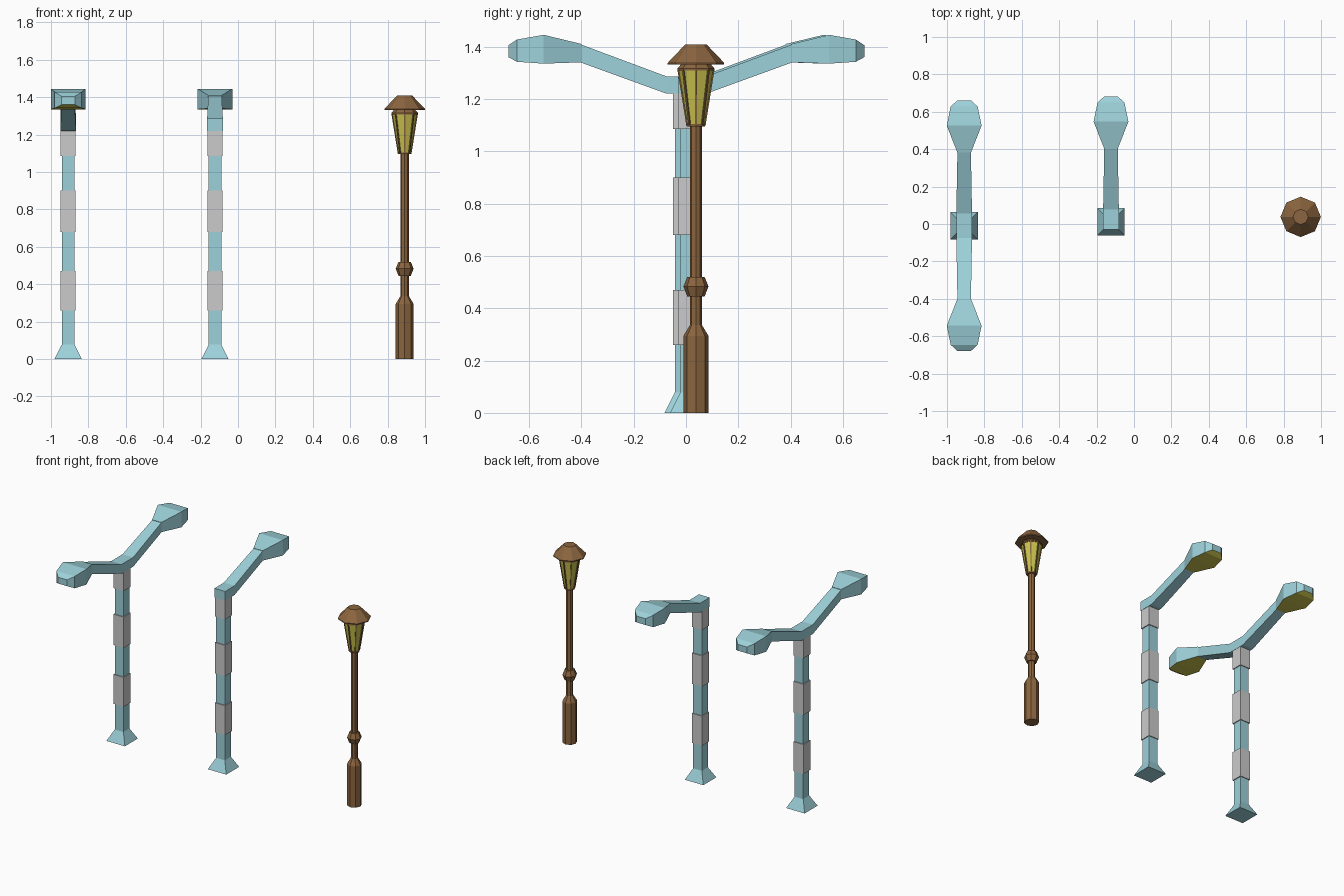
import bpy, bmesh, math
from mathutils import Vector

if "Cube" in bpy.data.objects:
    bpy.data.objects.remove(bpy.data.objects["Cube"])

def mat(name, rgb):
    m = bpy.data.materials.new(name)
    m.diffuse_color = (*rgb, 1)
    m.use_nodes = True
    m.node_tree.nodes["Principled BSDF"].inputs["Base Color"].default_value = m.diffuse_color
    return m

TEAL = mat("teal_paint", (0.34, 0.64, 0.70))
BROWN = mat("brown_metal", (0.26, 0.13, 0.05))
GLOW = mat("yellow_glass", (0.60, 0.56, 0.08))

def loft(name, rings, origin, *mats, pick=None):
    """Skin a list of equal-length rings, cap both ends, flat shaded."""
    bm = bmesh.new()
    vs = [[bm.verts.new(p) for p in r] for r in rings]
    n = len(vs[0])
    for a, b in zip(vs, vs[1:]):
        for i in range(n):
            bm.faces.new((a[i], a[(i + 1) % n], b[(i + 1) % n], b[i]))
    bm.faces.new(vs[0])
    bm.faces.new(vs[-1])
    bmesh.ops.recalc_face_normals(bm, faces=bm.faces)
    if pick:
        for f in bm.faces:
            f.material_index = int(pick(f))
    me = bpy.data.meshes.new(name)
    bm.to_mesh(me)
    bm.free()
    ob = bpy.data.objects.new(name, me)
    for m in mats:
        me.materials.append(m)
    ob.location = origin
    bpy.context.collection.objects.link(ob)
    return ob

def square(z, h):
    return [(-h, -h, z), (h, -h, z), (h, h, z), (-h, h, z)]

def section(y, h, z0, z1):
    return [(-h, y, z0), (h, y, z0), (h, y, z1), (-h, y, z1)]

def octagon(z, r):
    return [(r * math.cos(k * math.pi / 4), r * math.sin(k * math.pi / 4), z) for k in range(8)]

def street_light(prefix, x, y, sides):
    o = (x, y, 0)
    # square pole with flared foot
    loft(prefix + "_pole", [square(0, .073), square(.077, .034), square(1.23, .034)], o, TEAL)
    # grey sleeves
    for i, (a, b) in enumerate([(.26, .47), (.68, .90), (1.085, 1.222)]):
        loft(f"{prefix}_sleeve_{i}", [square(a, .040), square(b, .040)], o)
    # arm: single, or one piece running both ways
    tip, root = (.395, .036, 1.34, 1.409), (.065, .042, 1.22, 1.286)
    start = [section(-tip[0], *tip[1:]), section(-root[0], *root[1:])] if -1 in sides \
        else [section(-.042, *root[1:])]
    loft(prefix + "_arm", start + [section(*root), section(*tip)], o, TEAL)
    # lamp heads with glowing underside
    for s in sides:
        prof = [(.39, .036, 1.34, 1.41), (.535, .093, 1.335, 1.445),
                (.637, .072, 1.342, 1.427), (.67, .036, 1.36, 1.405)]
        loft(f"{prefix}_head_{'back' if s > 0 else 'front'}",
             [section(s * yy, h, a, b) for yy, h, a, b in prof], o, TEAL, GLOW,
             pick=lambda f: f.normal.z < -.8)

street_light("double_light", -.908, -.009, (1, -1))
street_light("single_light", -.123, .012, (1,))

# old-fashioned octagonal lantern post
o = (.891, .038, 0)
def turned(name, prof, m):
    return loft(name, [octagon(z, r) for z, r in prof], o, m)

turned("lantern_post", [(0, .048), (.294, .048), (.336, .023), (1.11, .023)], BROWN)
turned("post_knob", [(.445, .033), (.483, .048), (.52, .033)], BROWN)
turned("lantern_floor", [(1.095, .035), (1.105, .037)], BROWN)
turned("lantern_glass", [(1.104, .034), (1.31, .067)], GLOW)
turned("lantern_rim", [(1.308, .071), (1.316, .071), (1.335, .055)], BROWN)
turned("lantern_roof", [(1.332, .108), (1.338, .108), (1.408, .041)], BROWN)
# corner ribs of the lantern
for k in range(8):
    a = k * math.pi / 4
    d, t = Vector((math.cos(a), math.sin(a), 0)), Vector((-math.sin(a), math.cos(a), 0))
    rings = []
    for z, r in ((1.1, .037), (1.312, .071)):
        c = d * r + Vector((0, 0, z))
        rings.append([c + t * .004, c - t * .004, c - t * .004 - d * .01, c + t * .004 - d * .01])
    loft(f"lantern_rib_{k}", rings, o, BROWN)
